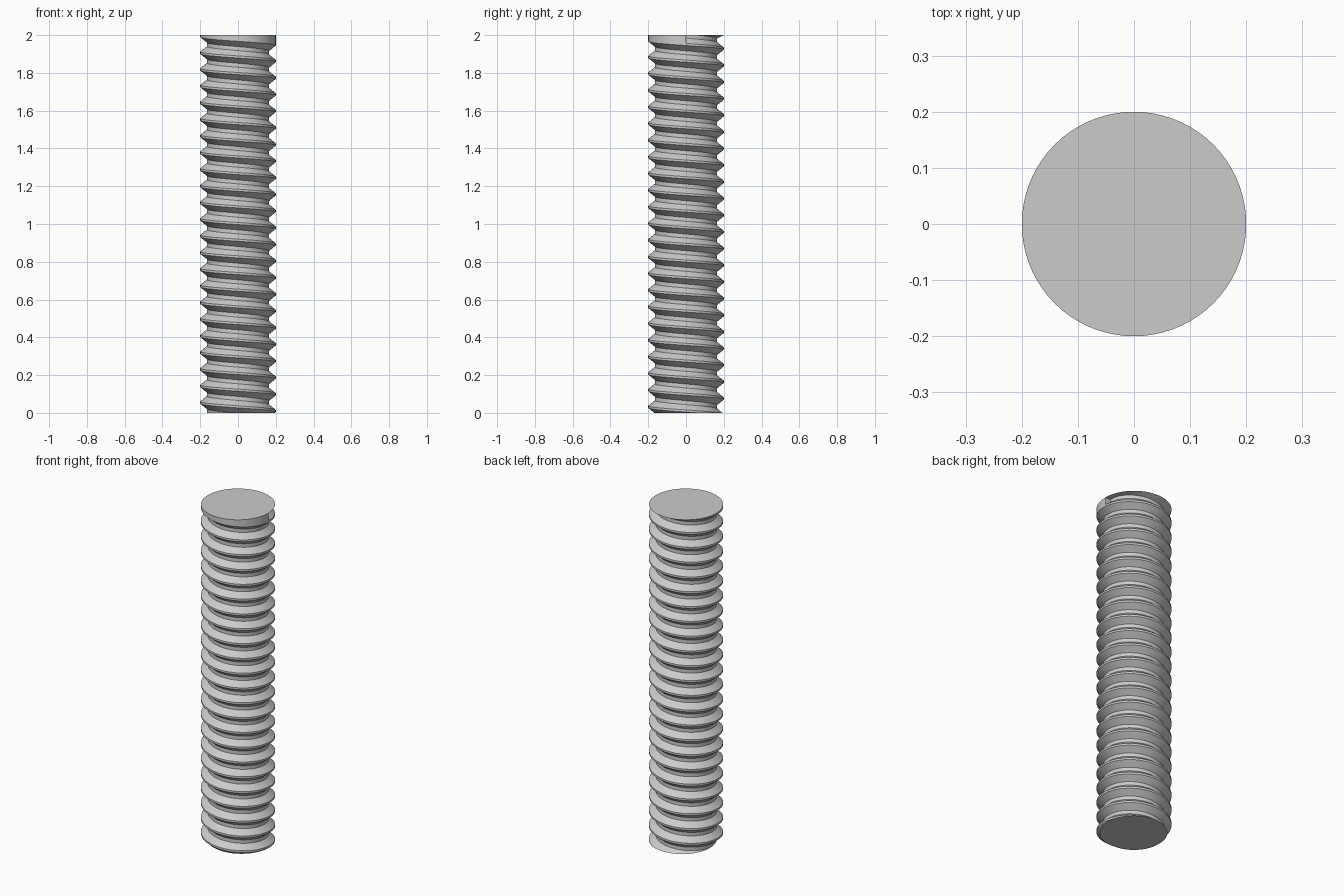
import bpy, bmesh, math
from mathutils import Vector

cube = bpy.data.objects.get("Cube")
if cube:
    bpy.data.objects.remove(cube, do_unlink=True)

HEIGHT = 2.0
CREST, ROOT = 0.2, 0.165      # outer and inner thread radius
PITCH = 0.0882
COLLAR = 0.055                # collar depth where the groove starts
SEGMENTS = 72
TURNS = 24
# One pitch of thread, from a crest's lower edge down to the next one
PROFILE = [(CREST, 0), (ROOT, 0.028), (ROOT, 0.049), (CREST, 0.077), (CREST, PITCH)]

bm = bmesh.new()


def point(radius, step, z):
    a = math.tau * (step % SEGMENTS) / SEGMENTS
    return Vector((radius * math.cos(a), radius * math.sin(a), min(z, HEIGHT)))


def column(step):
    top = HEIGHT - COLLAR + PITCH * (1 - step / SEGMENTS)
    return [point(r, step, top - drop) for r, drop in PROFILE]


def add_face(points):
    corners = []
    for p in points:
        if all((p - q).length > 1e-5 for q in corners):
            corners.append(p)
    if len(corners) > 2 and any(p.z < HEIGHT - 1e-5 for p in corners):
        bm.faces.new([bm.verts.new(p) for p in corners])


# Helical thread
for step in range(TURNS * SEGMENTS):
    a, b = column(step), column(step + 1)
    for i in range(len(PROFILE) - 1):
        add_face([a[i], a[i + 1], b[i + 1], b[i]])
    # Plain collar above the first turn
    if step < SEGMENTS:
        add_face([point(CREST, step, HEIGHT), a[0], b[0], point(CREST, step + 1, HEIGHT)])

# Wall where the groove begins
add_face(list(reversed(column(0))))

# Flat top
bm.faces.new([bm.verts.new(point(CREST, s, HEIGHT)) for s in range(SEGMENTS)])
bmesh.ops.remove_doubles(bm, verts=bm.verts[:], dist=1e-5)

# Flat cut at the base
cut = bmesh.ops.bisect_plane(bm, geom=bm.verts[:] + bm.edges[:] + bm.faces[:],
                             plane_co=(0, 0, 0), plane_no=(0, 0, -1), clear_outer=True)
rim = [e for e in cut["geom_cut"] if isinstance(e, bmesh.types.BMEdge)]
base = bmesh.ops.edgeloop_fill(bm, edges=rim)["faces"]
for face in base:
    face.normal_update()
    if face.normal.z > 0:
        face.normal_flip()

mesh = bpy.data.meshes.new("threaded_rod")
bm.to_mesh(mesh)
bm.free()
rod = bpy.data.objects.new("threaded_rod", mesh)
bpy.context.collection.objects.link(rod)

# Plain grey metal
grey = bpy.data.materials.new("light_grey")
grey.use_nodes = True
colour = (0.6, 0.6, 0.6, 1)
grey.diffuse_color = colour
grey.node_tree.nodes["Principled BSDF"].inputs["Base Color"].default_value = colour
mesh.materials.append(grey)

bpy.ops.object.select_all(action="DESELECT")
rod.select_set(True)
bpy.context.view_layer.objects.active = rod
bpy.ops.object.shade_smooth_by_angle(angle=math.radians(30))
